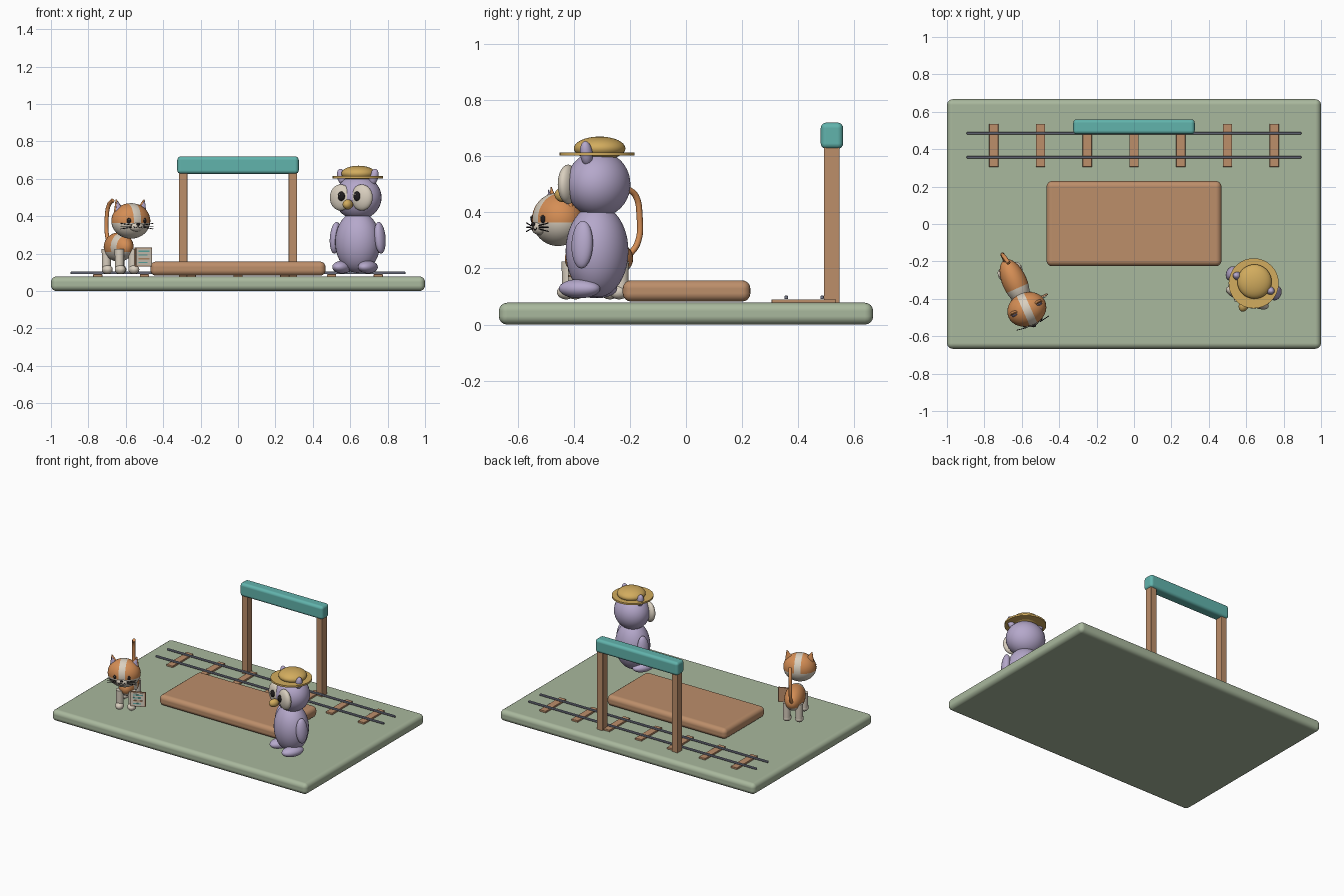
import bpy, bmesh
from math import radians
from mathutils import Matrix, Vector

cube = bpy.data.objects.get("Cube")
if cube:
    bpy.data.objects.remove(cube, do_unlink=True)


def material(name, code):
    srgb = [int(code[i:i + 2], 16) / 255 for i in (0, 2, 4)]
    color = [((c + 0.055) / 1.055) ** 2.4 for c in srgb] + [1]
    mat = bpy.data.materials.new(name)
    mat.use_nodes = True
    mat.diffuse_color = color
    mat.node_tree.nodes["Principled BSDF"].inputs["Base Color"].default_value = color
    return mat


GREEN = material("sage green", "A9B89D")
WOOD = material("wood brown", "BC8E6A")
TEAL = material("teal", "61B3AC")
STEEL = material("rail steel", "7A7D8E")
LILAC = material("lilac", "B5A8CB")
GOLD = material("straw gold", "D2AC5E")
ORANGE = material("fur orange", "D58E55")
CREAM = material("cream", "D9CFBF")
BLACK = material("black", "201D1E")

WORLD = Matrix.Identity(4)
CAT = Matrix.Translation((-0.638, -0.31, 0)) @ Matrix.Rotation(radians(24), 4, "Z")
OWL = Matrix.Translation((0.64, -0.317, 0)) @ Matrix.Rotation(radians(-24), 4, "Z")


def finish(name, bm, mats, place, smooth=True):
    mesh = bpy.data.meshes.new(name)
    for face in bm.faces:
        face.smooth = smooth
    bm.to_mesh(mesh)
    bm.free()
    for mat in mats:
        mesh.materials.append(mat)
    obj = bpy.data.objects.new(name, mesh)
    obj.matrix_world = place
    bpy.context.collection.objects.link(obj)
    return obj


def box(name, center, size, mat, bevel=0.0, place=WORLD):
    bm = bmesh.new()
    bmesh.ops.create_cube(bm, size=1)
    bmesh.ops.scale(bm, vec=size, verts=bm.verts)
    obj = finish(name, bm, [mat], place @ Matrix.Translation(center), bevel > 0)
    if bevel:
        mod = obj.modifiers.new("rounded edges", "BEVEL")
        mod.width = bevel
        mod.segments = 4
        mod.harden_normals = True
    return obj


def ball(name, center, radii, mats, place, cuts=(), rule=None, turn=0):
    """Ellipsoid, cut cleanly along planes and coloured by a rule."""
    bm = bmesh.new()
    bmesh.ops.create_uvsphere(bm, u_segments=32, v_segments=20, radius=1)
    for axis, offset in cuts:
        normal = Vector([float(i == axis) for i in range(3)])
        geom = bm.verts[:] + bm.edges[:] + bm.faces[:]
        bmesh.ops.bisect_plane(bm, geom=geom, plane_co=normal * offset, plane_no=normal)
    if rule:
        for face in bm.faces:
            face.material_index = rule(face.calc_center_median())
    bmesh.ops.scale(bm, vec=radii, verts=bm.verts)
    spin = Matrix.Rotation(radians(turn), 4, "Y")
    return finish(name, bm, mats, place @ Matrix.Translation(center) @ spin)


def cone(name, center, r1, r2, depth, mat, place, squash=1.0, turn=0):
    bm = bmesh.new()
    bmesh.ops.create_cone(bm, cap_ends=True, segments=32, radius1=r1, radius2=r2, depth=depth)
    bmesh.ops.scale(bm, vec=(1, squash, 1), verts=bm.verts)
    spin = Matrix.Rotation(radians(turn), 4, "Y")
    obj = finish(name, bm, [mat], place @ Matrix.Translation(center) @ spin)
    obj.data.set_sharp_from_angle(angle=radians(50))
    return obj


def tube(name, points, radius, mat, place):
    curve = bpy.data.curves.new(name, "CURVE")
    curve.dimensions = "3D"
    curve.bevel_depth = radius
    curve.bevel_resolution = 3
    curve.use_fill_caps = True
    spline = curve.splines.new("BEZIER")
    spline.bezier_points.add(len(points) - 1)
    for knot, co in zip(spline.bezier_points, points):
        knot.co = co
        knot.handle_left_type = knot.handle_right_type = "AUTO"
    curve.materials.append(mat)
    obj = bpy.data.objects.new(name, curve)
    obj.matrix_world = place
    bpy.context.collection.objects.link(obj)


SIDES = ((-1, "right"), (1, "left"))

# Ground and platform
box("ground_slab", (0, 0, 0.039), (2, 1.334, 0.078), GREEN, 0.03)
box("platform", (0, 0.002, 0.12), (0.936, 0.455, 0.076), WOOD, 0.03)

# Railway track
for i in range(7):
    box(f"sleeper_{i + 1}", (-0.75 + i * 0.25, 0.42, 0.083), (0.05, 0.23, 0.014), WOOD, 0.003)
for y, label in ((0.357, "front"), (0.485, "back")):
    box(f"{label}_rail", (0, y, 0.097), (1.79, 0.013, 0.013), STEEL, 0.004)

# Gateway
for s, side in SIDES:
    box(f"{side}_post", (s * 0.293, 0.519, 0.355), (0.046, 0.056, 0.56), WOOD, 0.004)
box("gate_beam", (0, 0.52, 0.673), (0.65, 0.08, 0.094), TEAL, 0.02)

# Owl body and head
ball("owl_body", (0, 0, 0.262), (0.123, 0.11, 0.165), [LILAC], OWL)
ball("owl_head", (0, 0.005, 0.5), (0.128, 0.112, 0.118), [LILAC], OWL)
for s, side in SIDES:
    ball(f"owl_{side}_wing", (s * 0.13, 0, 0.285), (0.028, 0.04, 0.085), [LILAC], OWL, turn=-s * 5)
    ball(f"owl_{side}_foot", (s * 0.075, -0.035, 0.128), (0.047, 0.078, 0.034), [LILAC], OWL)
    ball(f"owl_{side}_ear", (s * 0.094, 0, 0.61), (0.024, 0.022, 0.045), [LILAC], OWL, turn=s * 15)
    ball(f"owl_{side}_eye_disc", (s * 0.062, -0.085, 0.5), (0.062, 0.03, 0.07), [CREAM], OWL)
    ball(f"owl_{side}_pupil", (s * 0.046, -0.112, 0.507), (0.02, 0.014, 0.025), [BLACK], OWL)
    ball(f"owl_{side}_eye_glint", (s * 0.046 - 0.006, -0.125, 0.516), (0.005,) * 3, [CREAM], OWL)
ball("owl_beak", (0, -0.13, 0.463), (0.026, 0.034, 0.027), [GOLD], OWL)

# Straw hat
cone("hat_brim", (0, 0, 0.608), 0.134, 0.134, 0.012, GOLD, OWL)
ball("hat_crown", (0, 0.01, 0.628), (0.092, 0.092, 0.042), [GOLD], OWL)

# Cat body: cream underside and a cream band behind the neck
ball("cat_body", (0, 0, 0.235), (0.066, 0.13, 0.078), [ORANGE, CREAM], CAT,
     cuts=((2, -0.35), (1, -0.65), (1, -0.28)),
     rule=lambda c: int(c.z < -0.35 or -0.65 < c.y < -0.28))

# Cat head: cream lower face and a cream blaze
ball("cat_head", (0, -0.16, 0.375), (0.107, 0.09, 0.095), [ORANGE, CREAM], CAT,
     cuts=((2, -0.12), (0, -0.2), (0, 0.2)),
     rule=lambda c: int(c.z < -0.12 or abs(c.x) < 0.2))
ball("cat_muzzle", (0, -0.232, 0.345), (0.042, 0.025, 0.026), [CREAM], CAT)
ball("cat_nose", (0, -0.257, 0.357), (0.01, 0.007, 0.008), [BLACK], CAT)

for s, side in SIDES:
    cone(f"cat_{side}_ear", (s * 0.073, -0.15, 0.456), 0.032, 0.003, 0.07, ORANGE, CAT, 0.5, s * 15)
    cone(f"cat_{side}_inner_ear", (s * 0.073, -0.161, 0.453), 0.025, 0.002, 0.056, LILAC, CAT, 0.45, s * 15)
    ball(f"cat_{side}_eye", (s * 0.044, -0.235, 0.376), (0.013, 0.011, 0.016), [BLACK], CAT)
    ball(f"cat_{side}_eye_glint", (s * 0.044 - 0.004, -0.245, 0.382), (0.003,) * 3, [CREAM], CAT)
    tube(f"cat_{side}_smile", [(0, -0.257, 0.346), (s * 0.012, -0.255, 0.338),
                               (s * 0.024, -0.252, 0.344)], 0.002, BLACK, CAT)
    for k in (-1, 0, 1):
        tube(f"cat_{side}_whisker_{k + 2}", [(s * 0.035, -0.25, 0.347 + k * 0.006),
                                             (s * 0.095, -0.24, 0.347 + k * 0.015)], 0.002, BLACK, CAT)
    # Legs and paws
    for y, label in ((-0.1, "front"), (0.07, "back")):
        cone(f"cat_{label}_{side}_leg", (s * 0.04, y, 0.165), 0.023, 0.026, 0.12, CREAM, CAT)
        ball(f"cat_{label}_{side}_paw", (s * 0.04, y - 0.01, 0.115), (0.028, 0.034, 0.025), [CREAM], CAT)

# Curled tail
tube("cat_tail", [(0, 0.11, 0.24), (0, 0.15, 0.29), (0, 0.158, 0.39),
                  (0.005, 0.14, 0.46), (0.012, 0.105, 0.485)], 0.011, ORANGE, CAT)

# Ticket held beside the front paw
box("ticket_back", (0.085, -0.13, 0.182), (0.1, 0.01, 0.104), WOOD, 0.002, CAT)
box("ticket_paper", (0.085, -0.136, 0.182), (0.088, 0.006, 0.092), CREAM, 0, CAT)
for i in range(4):
    box(f"ticket_line_{i + 1}", (0.085 - 0.006 * (i % 2), -0.14, 0.213 - i * 0.02),
        (0.064 - 0.012 * (i % 2), 0.004, 0.007), (TEAL, WOOD)[i == 2], 0, CAT)
